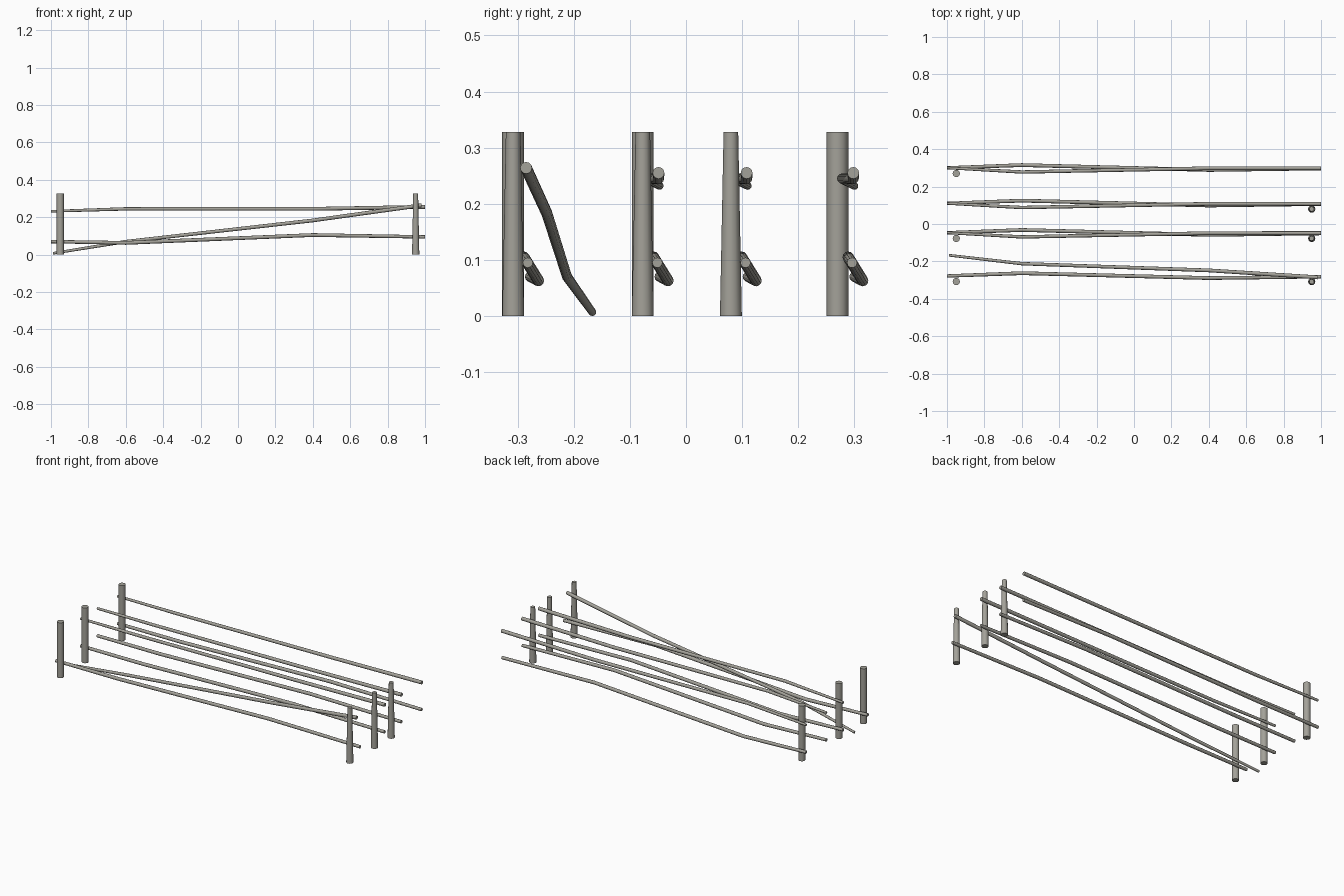
import bpy, bmesh, math
from mathutils import Vector

if "Cube" in bpy.data.objects:
    bpy.data.objects.remove(bpy.data.objects["Cube"])

wood = bpy.data.materials.new("weathered grey wood")
wood.diffuse_color = (0.37, 0.36, 0.32, 1)
wood.use_nodes = True
wood.node_tree.nodes["Principled BSDF"].inputs["Base Color"].default_value = wood.diffuse_color


def tube(name, points, radii, axis, sides=12):
    """Capped pole: a ring of vertices at each point, in the plane across axis."""
    bm = bmesh.new()
    rings = []
    for p, r in zip(points, radii):
        ring = []
        for i in range(sides):
            a = 2 * math.pi * i / sides
            u, v = r * math.cos(a), r * math.sin(a)
            off = Vector((0, u, v)) if axis == 'X' else Vector((u, v, 0))
            ring.append(bm.verts.new(Vector(p) + off))
        rings.append(ring)
    for a, b in zip(rings, rings[1:]):
        for i in range(sides):
            j = (i + 1) % sides
            bm.faces.new((a[i], a[j], b[j], b[i]))
    bm.faces.new(rings[0][::-1])
    bm.faces.new(rings[-1])
    bmesh.ops.recalc_face_normals(bm, faces=bm.faces)
    mesh = bpy.data.meshes.new(name)
    bm.to_mesh(mesh)
    bm.free()
    mesh.materials.append(wood)
    ob = bpy.data.objects.new(name, mesh)
    bpy.context.collection.objects.link(ob)
    bpy.context.view_layer.objects.active = ob
    ob.select_set(True)
    bpy.ops.object.shade_smooth_by_angle(angle=math.radians(40))
    ob.select_set(False)


# rail paths relative to the row's y
UPPER = [(-1, .002, .232), (-.6, -.02, .245), (.4, 0, .245), (1, 0, .255)]
LOWER = [(-1, .002, .07), (-.6, .017, .063), (.4, -.009, .105), (1, -.002, .095)]
FALLEN = [(-.99, .113, .007), (-.6, .068, .07), (.4, .032, .183), (.98, -.005, .264)]

# row y, has left post, has right post, upper rail
ROWS = [(-.28, True, True, FALLEN), (-.049, True, True, UPPER),
        (.108, False, True, UPPER), (.298, True, False, UPPER)]

for n, (y, left, right, top_rail) in enumerate(ROWS, 1):
    shift = lambda path: [(px, py + y, pz) for px, py, pz in path]
    tube(f"upper_rail_{n}", shift(top_rail), (.007, .009, .01, .0105), 'X')
    tube(f"lower_rail_{n}", shift(LOWER), (.009, .010, .010, .009), 'X')
    # posts stand just in front of the rails
    py = y - .028
    if left:
        tube(f"left_post_{n}", [(-.95, py, 0), (-.95, py, .328)], (.0195, .0195), 'Z')
    if right:
        tube(f"right_post_{n}", [(.95, py, 0), (.95, py, .328)], (.0195, .013), 'Z')
